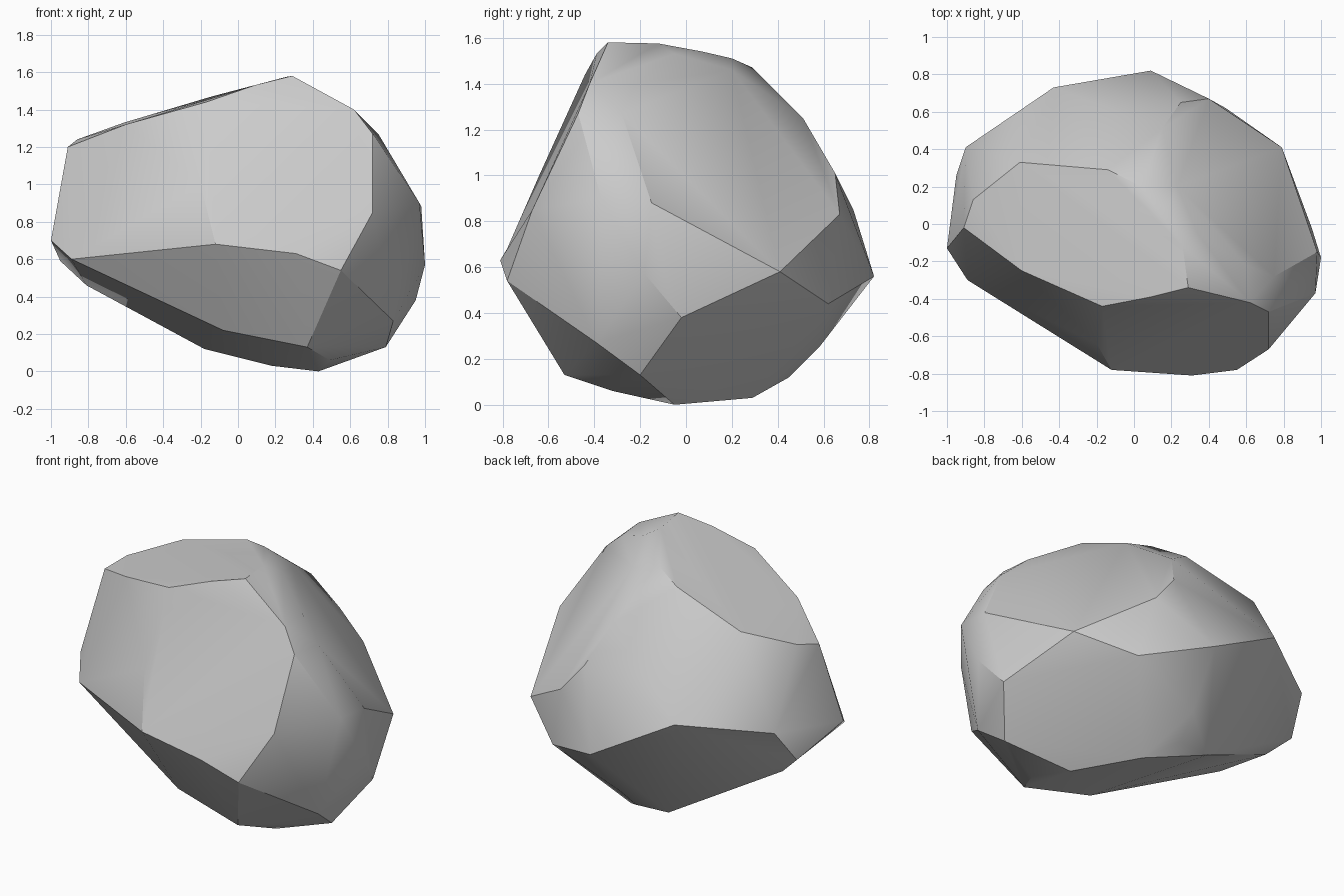
import bpy
import bmesh
import math

# Remove the default cube
default_cube = bpy.data.objects.get("Cube")
if default_cube is not None:
    bpy.data.objects.remove(default_cube, do_unlink=True)


def make_material(name, colour):
    """Create a plain flat material."""
    material = bpy.data.materials.new(name)
    material.use_nodes = True
    material.diffuse_color = colour
    shader = material.node_tree.nodes["Principled BSDF"]
    shader.inputs["Base Color"].default_value = colour
    shader.inputs["Roughness"].default_value = 0.9
    return material


def make_chiselled_solid(name, outlines, material):
    """Wrap facet outlines in a convex skin and merge the coplanar pieces."""
    bm = bmesh.new()
    for outline in outlines:
        for corner in outline:
            bm.verts.new(corner)
    hull = bmesh.ops.convex_hull(bm, input=list(bm.verts))
    leftovers = set(hull["geom_interior"]) | set(hull["geom_unused"])
    loose = [item for item in leftovers if isinstance(item, bmesh.types.BMVert)]
    bmesh.ops.delete(bm, geom=loose, context="VERTS")
    bmesh.ops.dissolve_limit(bm, angle_limit=math.radians(4),
                             verts=list(bm.verts), edges=list(bm.edges))
    bmesh.ops.recalc_face_normals(bm, faces=list(bm.faces))
    mesh = bpy.data.meshes.new(name)
    bm.to_mesh(mesh)
    bm.free()
    mesh.materials.append(material)
    solid = bpy.data.objects.new(name, mesh)
    bpy.context.collection.objects.link(solid)
    return solid


# Sloping top facet, rising towards one end
top_facet = [
    (-.91, -.02, 1.2), (-.6, -.25, 1.32), (-.17, -.44, 1.44),
    (.09, -.39, 1.53), (.29, -.34, 1.58), (.26, -.12, 1.575),
    (.17, .07, 1.54), (.04, .2, 1.51), (-.14, .29, 1.47),
    (-.61, .33, 1.33), (-.86, .13, 1.24),
]

# Large facet leaning back on the +x side
shoulder_facet = [
    (.34, -.05, 1.53), (.23, .2, 1.46), (.15, .51, 1.25), (.25, .65, 1.01),
    (.4, .67, .83), (.79, .41, .58), (.98, -.15, .88),
    (.75, -.28, 1.27), (.6, -.22, 1.4),
]

# Broad front facet and its bevelled corner
front_facet = [
    (.62, -.42, 1.4), (.72, -.47, 1.27), (.72, -.67, .85), (.55, -.78, .54),
    (.31, -.81, .63), (-.12, -.78, .68), (-.2, -.64, 1),
    (-.89, -.3, .6), (-1, -.13, .7),
]

# Steep end facet on the +x side
end_facet = [
    (.97, -.37, .9), (1, -.18, .57), (.95, -.02, .38),
    (.83, -.39, .27), (.79, -.2, .13),
]

# Back waist
back_facet = [
    (-.95, .26, .59), (-.9, .41, .8), (-.43, .73, .85),
    (.09, .82, .56), (.49, .62, .44),
]

# Tapered underside
underside = [
    (.37, -.53, .13), (.49, -.32, .06), (.43, -.05, 0), (.18, .29, .03),
    (-.18, .43, .12), (.03, .45, .12), (.05, .58, .25),
    (-.81, .2, .46), (-.08, -.48, .22),
]

stone_grey = make_material("stone_grey", (.6, .6, .6, 1))
boulder = make_chiselled_solid(
    "boulder",
    [top_facet, shoulder_facet, front_facet, end_facet, back_facet, underside],
    stone_grey,
)

# Soft shading inside facets, crisp chiselled edges between them
bpy.ops.object.select_all(action="DESELECT")
boulder.select_set(True)
bpy.context.view_layer.objects.active = boulder
bpy.ops.object.shade_smooth_by_angle(angle=math.radians(30))
